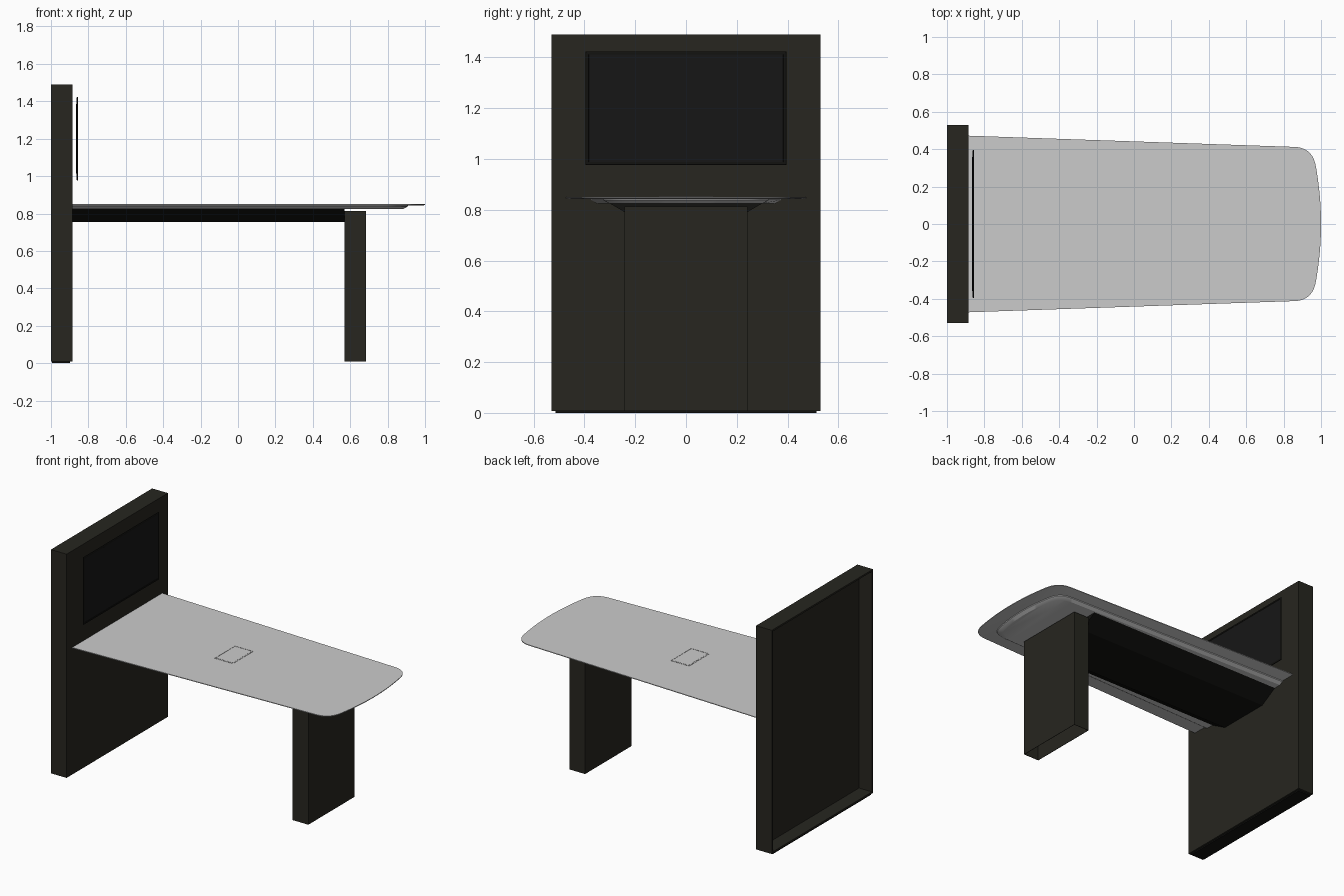
import bpy, bmesh
from mathutils import Vector

if "Cube" in bpy.data.objects:
    bpy.data.objects.remove(bpy.data.objects["Cube"])


def material(name, rgb):
    m = bpy.data.materials.new(name)
    m.diffuse_color = (*rgb, 1)
    m.use_nodes = True
    m.node_tree.nodes["Principled BSDF"].inputs["Base Color"].default_value = m.diffuse_color
    return m


BROWN = material("dark_brown", (0.020, 0.019, 0.014))
BLACK = material("black", (0.006, 0.006, 0.005))
GLASS = material("screen_black", (0.008, 0.008, 0.008))


def finish(bm, name, mat=None, smooth=False):
    bmesh.ops.recalc_face_normals(bm, faces=bm.faces)
    me = bpy.data.meshes.new(name)
    bm.to_mesh(me)
    bm.free()
    ob = bpy.data.objects.new(name, me)
    bpy.context.collection.objects.link(ob)
    if mat:
        me.materials.append(mat)
    if smooth:
        bpy.context.view_layer.objects.active = ob
        ob.select_set(True)
        bpy.ops.object.shade_smooth_by_angle(angle=0.5)
        ob.select_set(False)
    return ob


def box(name, lo, hi, mat=None, hollow=None, rim=0.01, depth=0.0):
    """Box; the face whose normal is `hollow` may be recessed inside a rim."""
    bm = bmesh.new()
    bmesh.ops.create_cube(bm, size=1)
    lo, hi = Vector(lo), Vector(hi)
    for v in bm.verts:
        v.co = (lo + hi) / 2 + v.co * (hi - lo)
    if hollow:
        bm.normal_update()
        n = Vector(hollow)
        f = next(f for f in bm.faces if f.normal.dot(n) > 0.9)
        bmesh.ops.inset_region(bm, faces=[f], thickness=rim)
        g = bmesh.ops.extrude_discrete_faces(bm, faces=[f])["faces"][0]
        bmesh.ops.translate(bm, verts=g.verts, vec=-n * depth)
    return finish(bm, name, mat)


def loft(name, rings, mat=None, smooth=False):
    """Skin closed rings of equal length and cap both ends."""
    bm = bmesh.new()
    loops = [[bm.verts.new(p) for p in r] for r in rings]
    n = len(loops[0])
    for a, b in zip(loops, loops[1:]):
        for i in range(n):
            j = (i + 1) % n
            bm.faces.new((a[i], a[j], b[j], b[i]))
    bm.faces.new(loops[0])
    bm.faces.new(loops[-1])
    return finish(bm, name, mat, smooth)


# Media wall: open-backed shell on a low plinth
box("media_wall", (-1, -0.53, 0.008), (-0.885, 0.53, 1.49), BROWN,
    hollow=(-1, 0, 0), rim=0.016, depth=0.095)
box("wall_plinth", (-0.995, -0.515, 0), (-0.897, 0.515, 0.008), BLACK)

# Support leg, open underneath
box("support_leg", (0.57, -0.242, 0.008), (0.685, 0.242, 0.813), BROWN,
    hollow=(0, 0, -1), rim=0.004, depth=0.79)


# Tabletop outline: tapered sides, rounded corners, bowed end
def outline(d, z):
    a, c, b = Vector((0.86, 0.412)), Vector((0.954, 0.408)), Vector((0.972, 0.31))
    half = [Vector((-0.885, 0.472))]
    for i in range(11):
        t = i / 10
        half.append(a * (1 - t) ** 2 + c * 2 * t * (1 - t) + b * t * t)
    for i in range(1, 9):
        y = 0.31 * (1 - i / 8)
        half.append(Vector((1 - 0.028 * (y / 0.31) ** 2, y)))
    half += [Vector((p.x, -p.y)) for p in reversed(half[:-1])]
    sx, sy = (1.885 - d) / 1.885, (0.44 - d) / 0.44
    return [(-0.885 + (p.x + 0.885) * sx, p.y * sy, z) for p in half]


loft("tabletop", [outline(0, 0.85), outline(0, 0.8455), outline(0.01, 0.843)], smooth=True)
loft("tabletop_underlayer", [outline(0.09, 0.8432), outline(0.092, 0.838),
                             outline(0.115, 0.825)], smooth=True)

# Cable beam under the top, trapezoid section
section = [(-0.30, 0.825), (0.30, 0.825), (0.18, 0.755), (-0.18, 0.755)]
loft("cable_beam", [[(x, y, z) for y, z in section] for x in (-0.885, 0.57)], BLACK)


# Display: thin slab with tapered back, bezel and inset glass
def rect(x, d):
    y, z0, z1 = 0.395 - d, 0.977 + d, 1.423 - d
    return [(x, -y, z0), (x, y, z0), (x, y, z1), (x, -y, z1)]


loft("display_body", [rect(-0.866, 0.06), rect(-0.863, 0.004), rect(-0.861, 0),
                      rect(-0.857, 0), rect(-0.855, 0.003), rect(-0.855, 0.011),
                      rect(-0.857, 0.012)], BLACK)
loft("display_glass", [rect(-0.8575, 0.012), rect(-0.8562, 0.012)], GLASS)

# Flush power hatch in the tabletop: rim bars and lid
cx, w, h, t = -0.03, 0.066, 0.105, 0.004
for s, side in ((-1, "left"), (1, "right")):
    box("hatch_rim_" + side, (cx + s * w - t / 2, -h, 0.849),
        (cx + s * w + t / 2, h, 0.8515))
for s, side in ((-1, "front"), (1, "back")):
    box("hatch_rim_" + side, (cx - w, s * h - t / 2, 0.849),
        (cx + w, s * h + t / 2, 0.8515))
box("hatch_lid", (cx - w + 0.006, -h + 0.006, 0.849), (cx + w - 0.006, h - 0.006, 0.8508))
